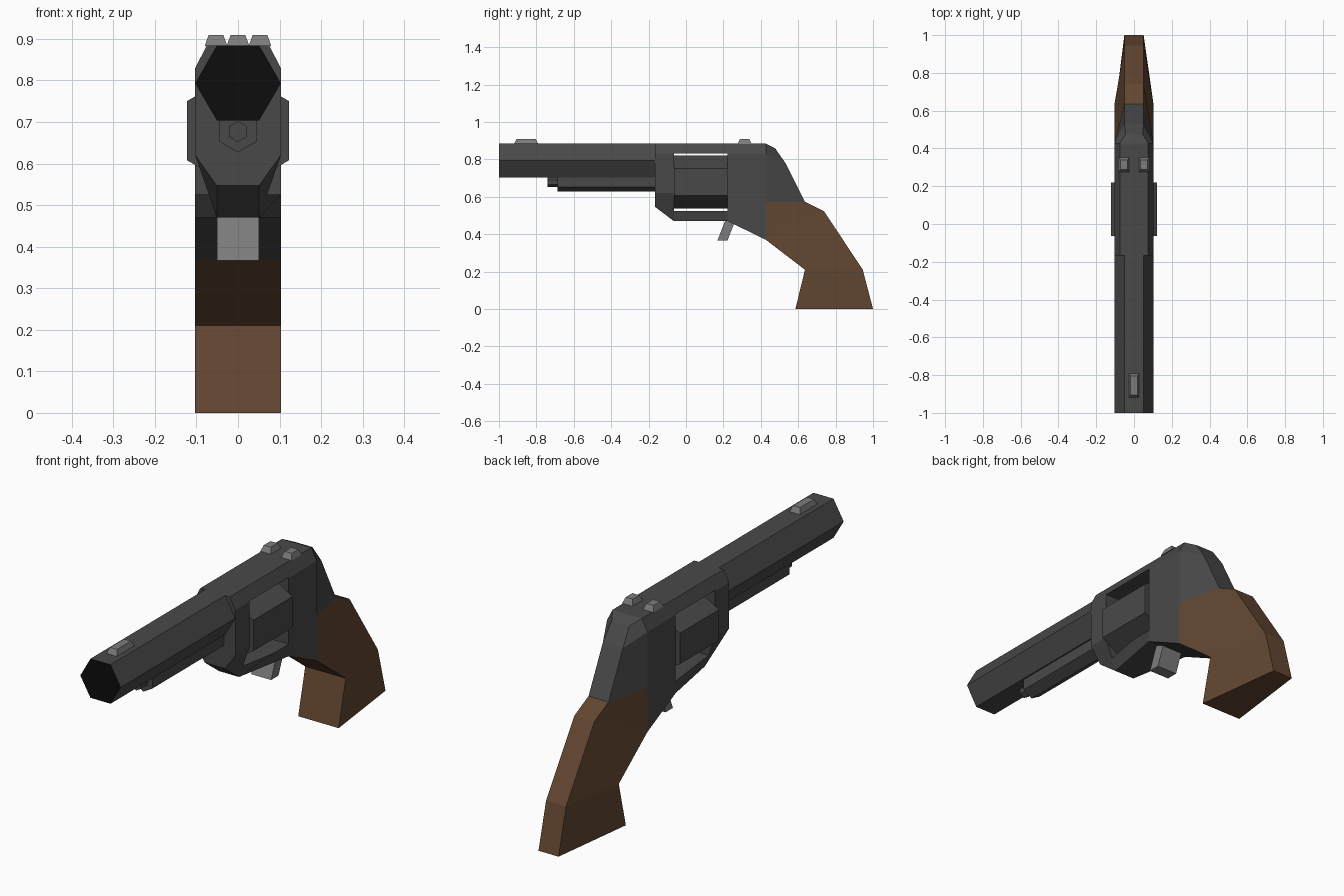
import bpy, bmesh, math

if "Cube" in bpy.data.objects:
    bpy.data.objects.remove(bpy.data.objects["Cube"])


def material(name, rgb):
    m = bpy.data.materials.new(name)
    m.diffuse_color = (*rgb, 1)
    m.use_nodes = True
    m.node_tree.nodes["Principled BSDF"].inputs["Base Color"].default_value = m.diffuse_color
    return m


STEEL = material("dark_steel", (0.066, 0.066, 0.066))
LIGHT = material("light_steel", (0.2, 0.2, 0.2))
WOOD = material("brown_wood", (0.125, 0.062, 0.031))
BLACK = material("muzzle_black", (0.004, 0.004, 0.004))


def loft(name, sections, mat):
    """Skin sections of half-outline points (x >= 0), mirrored across x = 0."""
    bm = bmesh.new()
    loops = [[bm.verts.new(p) for p in s] +
             [bm.verts.new((-x, y, z)) for x, y, z in reversed(s)] for s in sections]
    for a, b in zip(loops, loops[1:]):
        n = len(a)
        for i in range(n):
            j = (i + 1) % n
            bm.faces.new((a[i], a[j], b[j], b[i]))
    bm.faces.new(loops[0])
    bm.faces.new(loops[-1])
    bmesh.ops.recalc_face_normals(bm, faces=bm.faces)
    mesh = bpy.data.meshes.new(name)
    bm.to_mesh(mesh)
    bm.free()
    mesh.materials.append(mat)
    ob = bpy.data.objects.new(name, mesh)
    bpy.context.collection.objects.link(ob)
    return ob


def at_y(y, outline):
    return [(x, y, z) for x, z in outline]


def hex_rod(name, r, z, y0, y1, mat):
    """Hexagonal bar along y with a corner pointing up."""
    c, s = r * math.cos(math.pi / 6), r / 2
    # the top and bottom corners are kept a hair wide so they mirror cleanly
    half = [(0.0005, z + r), (c, z + s), (c, z - s), (0.0005, z - r)]
    return loft(name, [at_y(y0, half), at_y(y1, half)], mat)


# barrel with black muzzle face
octo = [(0.051, 0.884), (0.103, 0.793), (0.051, 0.704)]
barrel = loft("barrel", [at_y(-1, octo), at_y(-0.166, octo)], STEEL)
barrel.data.materials.append(BLACK)
for f in barrel.data.polygons:
    if f.normal.y < -0.9:
        f.material_index = 1

# frame, with the cylinder window cut through it
top = [(0.075, 0.884), (0.103, 0.83)]
frame = loft("frame", [
    at_y(-0.167, top + [(0.103, 0.62), (0.051, 0.547)]),
    at_y(-0.065, top + [(0.103, 0.62), (0.051, 0.47)]),
    at_y(0.222, top + [(0.103, 0.525), (0.103, 0.47)]),
    at_y(0.427, top + [(0.103, 0.573), (0.103, 0.37)])], STEEL)
hole = [(0.3, 0.832), (0.3, 0.525)]
cutter = loft("window_cutter", [at_y(-0.065, hole), at_y(0.222, hole)], STEEL)
cutter.hide_render = True
mod = frame.modifiers.new("window", "BOOLEAN")
mod.operation, mod.solver, mod.object = "DIFFERENCE", "EXACT", cutter
bpy.context.view_layer.objects.active = frame
bpy.ops.object.modifier_apply(modifier=mod.name)
bpy.data.objects.remove(cutter)

# tapered back of the frame and grip, full width in front and narrow behind
loft("frame_back", [
    [(0.103, 0.427, 0.573), (0.051, 0.636, 0.573)],
    [(0.103, 0.427, 0.83), (0.051, 0.532, 0.78)],
    [(0.075, 0.427, 0.884), (0.045, 0.476, 0.86)]], STEEL)
loft("grip", [
    [(0.103, 0.427, 0.573), (0.051, 0.636, 0.573)],
    [(0.103, 0.427, 0.37), (0.051, 0.738, 0.523)],
    [(0.103, 0.636, 0.21), (0.051, 0.945, 0.21)],
    [(0.103, 0.585, 0), (0.051, 1, 0)]], WOOD)

# cylinder, rod housing and ejector rod
hex_rod("cylinder", 0.142, 0.679, -0.064, 0.221, STEEL)
hex_rod("rod_housing", 0.052, 0.679, -0.688, -0.166, STEEL)
hex_rod("ejector_rod", 0.025, 0.677, -0.74, -0.687, STEEL)

# trigger
loft("trigger", [
    [(0.051, 0.168, 0.367), (0.051, 0.222, 0.367)],
    [(0.051, 0.212, 0.478), (0.051, 0.266, 0.478)]], LIGHT)


# sights
def sight(name, x, y0, y1):
    ob = loft(name, [
        [(0.027, y0, 0.883), (0.027, y1, 0.883)],
        [(0.018, y0 + 0.014, 0.909), (0.018, y1 - 0.014, 0.909)]], LIGHT)
    ob.location.x = x


sight("front_sight", 0, -0.92, -0.79)
for side, x in (("left", -0.053), ("right", 0.053)):
    sight("rear_sight_" + side, x, 0.275, 0.352)
